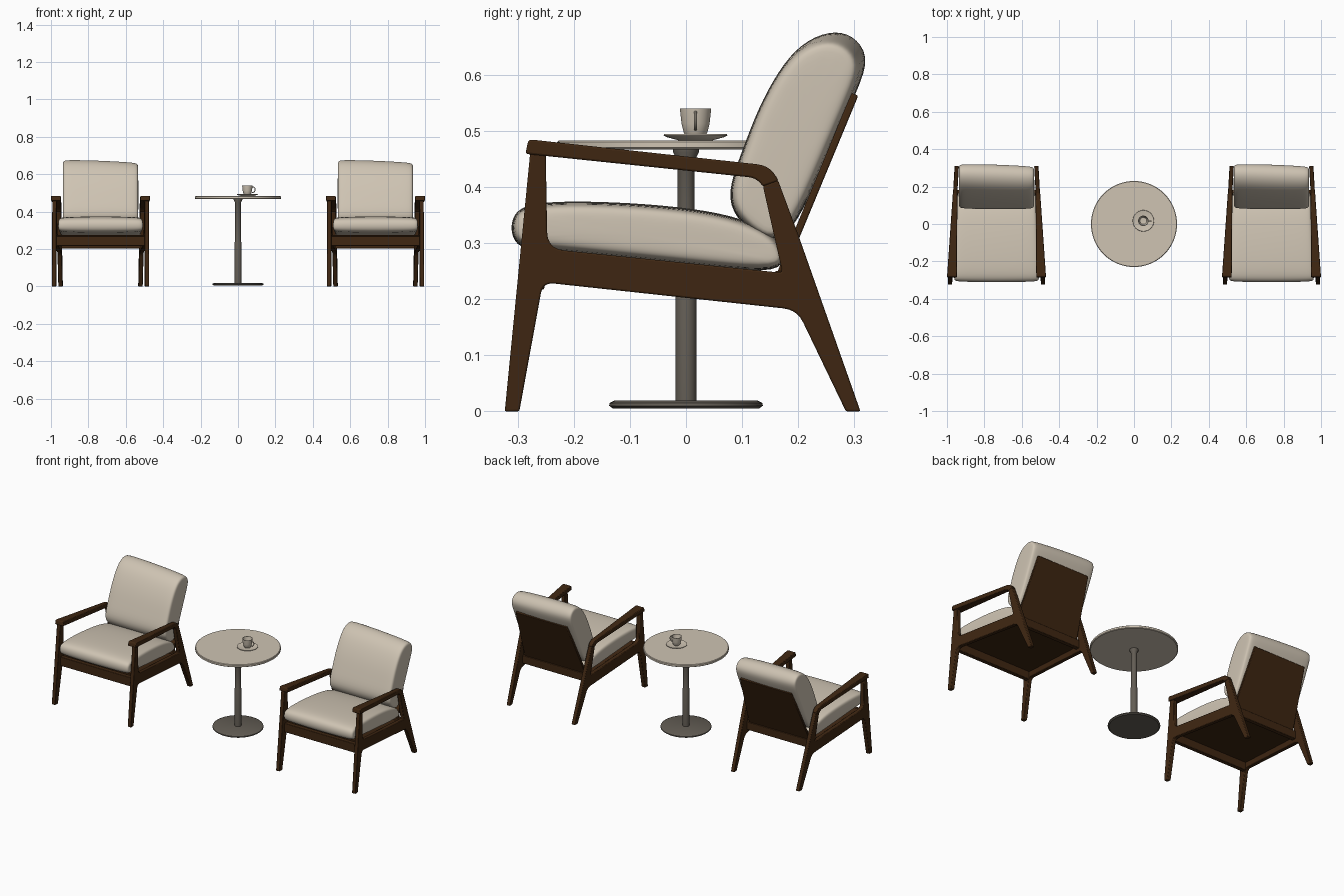
import bpy, bmesh, math
from mathutils import Vector

if "Cube" in bpy.data.objects:
    bpy.data.objects.remove(bpy.data.objects["Cube"])


def material(name, rgb):
    m = bpy.data.materials.new(name)
    m.use_nodes = True
    m.diffuse_color = (*rgb, 1)
    m.node_tree.nodes["Principled BSDF"].inputs["Base Color"].default_value = (*rgb, 1)
    return m


CREAM = material("cream", (0.62, 0.55, 0.45))
WOOD = material("dark wood", (0.05, 0.02, 0.006))
METAL = material("warm grey metal", (0.125, 0.11, 0.09))


def finish(bm, name, mat, offset=(0, 0, 0), bevel=0, subsurf=0):
    bmesh.ops.translate(bm, verts=bm.verts, vec=offset)
    bmesh.ops.recalc_face_normals(bm, faces=bm.faces)
    me = bpy.data.meshes.new(name)
    bm.to_mesh(me)
    bm.free()
    me.materials.append(mat)
    ob = bpy.data.objects.new(name, me)
    bpy.context.collection.objects.link(ob)
    bpy.ops.object.select_all(action='DESELECT')
    ob.select_set(True)
    bpy.context.view_layer.objects.active = ob
    if subsurf:
        me.shade_smooth()
        mod = ob.modifiers.new("soften", 'SUBSURF')
        mod.levels = mod.render_levels = subsurf
    else:
        bpy.ops.object.shade_smooth_by_angle(angle=math.radians(35))
    if bevel:
        mod = ob.modifiers.new("edges", 'BEVEL')
        mod.width, mod.segments = bevel, 2
        mod.limit_method, mod.angle_limit = 'ANGLE', math.radians(40)
    return ob


def rounded(points, steps=5):
    """Outline from (y, z, corner radius) points."""
    out = []
    for i, (y, z, r) in enumerate(points):
        p = Vector((y, z))
        if not r:
            out.append(p)
            continue
        a = p + (Vector(points[i - 1][:2]) - p).normalized() * r
        b = p + (Vector(points[(i + 1) % len(points)][:2]) - p).normalized() * r
        for k in range(steps + 1):
            t = k / steps
            out.append(a * (1 - t) ** 2 + p * 2 * t * (1 - t) + b * t ** 2)
    return out


def loft(rings):
    """Skin equal closed rings and cap both ends."""
    bm = bmesh.new()
    rows = [[bm.verts.new(p) for p in ring] for ring in rings]
    n = len(rows[0])
    for r0, r1 in zip(rows, rows[1:]):
        for i in range(n):
            j = (i + 1) % n
            bm.faces.new((r0[i], r0[j], r1[j], r1[i]))
    bm.faces.new(rows[0])
    bm.faces.new(rows[-1])
    return bm


def slab(outline, centre, half):
    """Side profile given a centre plane and half thickness that vary with y."""
    return loft([[(centre(p.x) + s * half(p.x), p.x, p.y) for p in outline] for s in (-1, 1)])


def cushion(profile, width, lean=0):
    """Pillow: a side profile that shrinks inward near both ends."""
    pts = [Vector(p) for p in profile]
    rings = []
    ends = [(1, .026), (.985, .011), (.93, .003), (.6, 0)]
    for u, inset in [(-a, b) for a, b in ends] + [(0, -.002)] + ends[::-1]:
        ring = []
        for i, p in enumerate(pts):
            t = (pts[(i + 1) % len(pts)] - pts[i - 1]).normalized()
            q = p + Vector((-t.y, t.x)) * -inset
            drop = lean * u * max(0, p.y - 0.35)
            ring.append((u * width(p.x), q.x - drop, q.y - drop))
        rings.append(ring)
    return loft(rings)


def lathe(name, profile, mat, offset=(0, 0, 0), segments=64):
    bm = bmesh.new()
    vs = [bm.verts.new((r, 0, z)) for r, z in profile]
    edges = [bm.edges.new(e) for e in zip(vs, vs[1:])]
    bmesh.ops.spin(bm, geom=vs + edges, cent=(0, 0, 0), axis=(0, 0, 1),
                   angle=math.tau, steps=segments)
    bmesh.ops.remove_doubles(bm, verts=bm.verts, dist=1e-5)
    return finish(bm, name, mat, offset)


# Outlines of the chair, seen from the side
LEGS = rounded([
    (-.323, 0, 0), (-.297, 0, 0), (-.255, .23, .02), (.198, .181, .025), (.285, 0, 0),
    (.311, 0, 0), (.2, .315, 0), (.164, .412, 0), (.137, .402, 0), (.172, .247, .008),
    (-.247, .29, .03), (-.25, .465, 0), (-.277, .468, 0)])
ARM = rounded([
    (-.286, .459, .005), (.126, .416, .015), (.137, .401, 0), (.165, .411, 0),
    (.15, .438, .024), (-.281, .485, .008)])
SEAT = [(-.298, .291), (-.312, .318), (-.308, .35), (-.285, .368), (-.22, .374), (-.1, .371),
        (.02, .36), (.1, .343), (.16, .315), (.178, .28), (.168, .247), (.05, .257), (-.12, .275),
        (-.25, .288)]
BACK = [(.135, .306), (.088, .345), (.074, .39), (.1, .46), (.13, .54), (.168, .61), (.205, .654),
        (.25, .674), (.292, .668), (.324, .628), (.305, .575), (.26, .475), (.205, .35), (.17, .305)]


def sheet(corners, thick, axis):
    """Thin board from four corner points, thickened along an axis."""
    return loft([[Vector(c) + Vector(axis) * s * thick / 2 for c in corners] for s in (-1, 1)])


def board(y0, y1, z0, z1, w):
    return sheet([(-w, y0, z0), (w, y0, z0), (w, y0, z1), (-w, y0, z1)], y1 - y0, (0, 1, 0))


def chair(prefix, cx):
    at = (cx, 0, 0)
    for side, s in (("left", 1), ("right", -1)):
        legs = slab(LEGS, lambda y: s * (.2305 - .0574 * y), lambda y: .0115)
        finish(legs, f"{prefix}_{side}_leg_frame", WOOD, at, bevel=.003)
        arm = slab(ARM, lambda y: s * (.2276 - .039 * y), lambda y: .0174 - .0307 * y)
        finish(arm, f"{prefix}_{side}_armrest", WOOD, at, bevel=.004)
    # Rails and boards joining the two sides
    finish(board(-.265, -.24, .217, .27, .238), f"{prefix}_front_rail", WOOD, at, bevel=.003)
    finish(board(.17, .195, .203, .25, .212), f"{prefix}_rear_rail", WOOD, at, bevel=.003)
    seat = sheet([(-.237, -.25, .268), (.237, -.25, .268), (.212, .175, .225), (-.212, .175, .225)],
                 .016, (0, 0, 1))
    finish(seat, f"{prefix}_seat_board", WOOD, at)
    back = sheet([(-.202, .158, .22), (.202, .158, .22), (.168, .301, .565), (-.168, .301, .565)],
                 .013, (0, .92, -.39))
    finish(back, f"{prefix}_back_board", WOOD, at, bevel=.003)
    # Cushions
    finish(cushion(SEAT, lambda y: .216 - .04 * y), f"{prefix}_seat_cushion", CREAM, at, subsurf=2)
    finish(cushion(BACK, lambda y: .202, .025), f"{prefix}_back_cushion", CREAM, at, subsurf=2)


chair("left_chair", .735)
chair("right_chair", -.735)

# Table
lathe("table_top", [(0, .467), (.226, .467), (.23, .47), (.23, .48), (.227, .483), (0, .483)], CREAM)
lathe("table_pole", [(0, .015), (.0185, .015), (.0185, .235), (.0155, .245), (.0155, .447),
                     (.023, .462), (.023, .468), (0, .468)], METAL)
lathe("table_foot", [(0, .005), (.13, .005), (.137, .01), (.136, .015), (.128, .019), (0, .019)], METAL)

# Cup and saucer
SPOT = (.05, .017, .483)
lathe("saucer", [(0, 0), (.03, 0), (.052, .006), (.057, .009), (.056, .011), (.03, .006), (0, .005)],
      CREAM, SPOT)
lathe("cup", [(0, .006), (.016, .006), (.021, .014), (.025, .03), (.028, .057), (.026, .057),
              (.023, .03), (.018, .016), (0, .014)], CREAM, SPOT, 40)
handle = bmesh.new()
N, M = 24, 8
rows = []
for i in range(N):
    a = math.tau * i / N
    rows.append([handle.verts.new(
        (.028 + (.014 + .0025 * math.cos(b)) * math.cos(a), .003 * math.sin(b),
         .035 + (.015 + .0025 * math.cos(b)) * math.sin(a)))
        for b in (math.tau * k / M for k in range(M))
    ] if math.cos(a) > -.35 else None)
for i in range(N):
    r0, r1 = rows[i], rows[(i + 1) % N]
    if r0 and r1:
        for k in range(M):
            handle.faces.new((r0[k], r0[(k + 1) % M], r1[(k + 1) % M], r1[k]))
finish(handle, "cup_handle", CREAM, SPOT)
